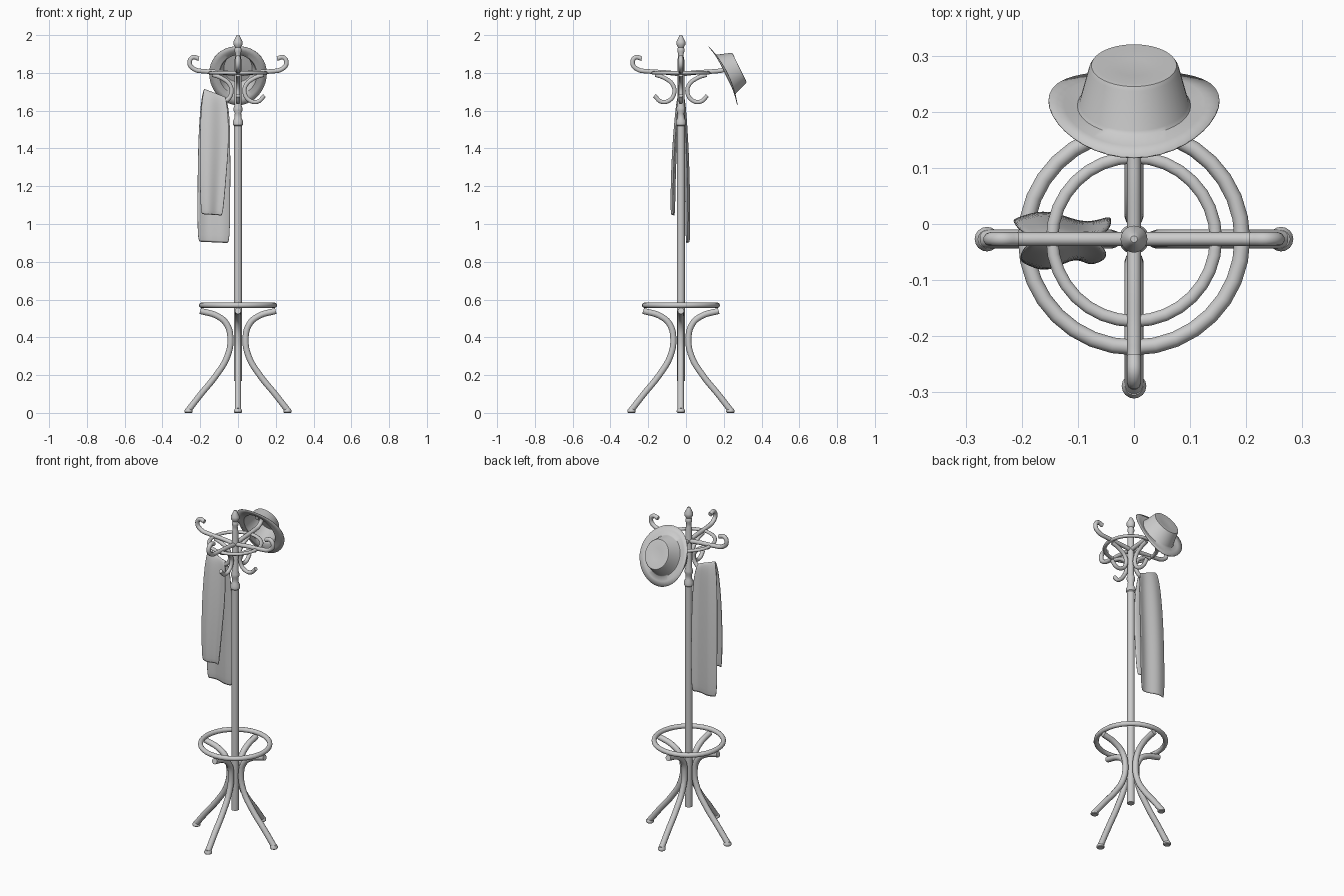
import bpy, bmesh, math
from mathutils import Vector

if "Cube" in bpy.data.objects:
    bpy.data.objects.remove(bpy.data.objects["Cube"])

CY = -0.027  # stand axis in y


def finish(name, bm, angle=40):
    bmesh.ops.recalc_face_normals(bm, faces=bm.faces)
    me = bpy.data.meshes.new(name)
    bm.to_mesh(me)
    bm.free()
    ob = bpy.data.objects.new(name, me)
    bpy.context.collection.objects.link(ob)
    smooth(ob, angle)
    return ob


def smooth(ob, angle=40):
    bpy.ops.object.select_all(action='DESELECT')
    ob.select_set(True)
    bpy.context.view_layer.objects.active = ob
    bpy.ops.object.shade_smooth_by_angle(angle=math.radians(angle))


def grid_faces(bm, rows, closed):
    for a, b in zip(rows, rows[1:]):
        n = len(a)
        for i in range(n if closed else n - 1):
            j = (i + 1) % n
            bm.faces.new((a[i], a[j], b[j], b[i]))


def lathe(name, profile, cx=0.0, cy=CY, n=20):
    bm = bmesh.new()
    rows = [[bm.verts.new((cx + r * math.cos(2 * math.pi * i / n),
                           cy + r * math.sin(2 * math.pi * i / n), z))
             for i in range(n)] for r, z in profile]
    grid_faces(bm, rows, True)
    bm.faces.new(rows[0])
    bm.faces.new(rows[-1])
    return finish(name, bm)


def rod(name, path, radius, ang):
    # bent rod: (r, z) path swept in a vertical plane through the axis
    cu = bpy.data.curves.new(name, 'CURVE')
    cu.dimensions = '3D'
    cu.bevel_depth = radius
    cu.bevel_resolution = 3
    cu.use_fill_caps = True
    cu.resolution_u = 6
    sp = cu.splines.new('BEZIER')
    sp.bezier_points.add(len(path) - 1)
    for p, (r, z) in zip(sp.bezier_points, path):
        p.co = (r * math.cos(ang), CY + r * math.sin(ang), z)
        p.handle_left_type = p.handle_right_type = 'AUTO'
    ob = bpy.data.objects.new(name, cu)
    bpy.context.collection.objects.link(ob)
    bpy.ops.object.select_all(action='DESELECT')
    ob.select_set(True)
    bpy.context.view_layer.objects.active = ob
    bpy.ops.object.convert(target='MESH')
    smooth(bpy.context.object, 50)


def ring(name, R, rw, rh, z):
    # bent ring with an oval section
    bm = bmesh.new()
    n, m = 32, 12
    rows = []
    for k in range(m + 1):
        t = 2 * math.pi * k / m
        r, h = R + rw * math.cos(t), z + rh * math.sin(t)
        rows.append(rows[0] if k == m else
                    [bm.verts.new((r * math.cos(2 * math.pi * i / n),
                                   CY + r * math.sin(2 * math.pi * i / n), h))
                     for i in range(n)])
    grid_faces(bm, rows, True)
    finish(name, bm, 50)


# Turned pole with collars and finial
lathe("pole", [(0.021, 0.17), (0.021, 1.52), (0.026, 1.525), (0.027, 1.545),
               (0.019, 1.56), (0.017, 1.585), (0.023, 1.60), (0.023, 1.615),
               (0.018, 1.63), (0.018, 1.87), (0.015, 1.885), (0.014, 1.90),
               (0.019, 1.915), (0.019, 1.925), (0.015, 1.935), (0.024, 1.95),
               (0.024, 1.965), (0.013, 1.987), (0.009, 1.997), (0.006, 2.0)])

# Rings
ring("umbrella_ring", 0.193, 0.014, 0.014, 0.57)
ring("hook_ring", 0.146, 0.011, 0.009, 1.80)

# Four repeats of leg, foot, upper hook and lower hook
leg = [(0.262, 0.015), (0.20, 0.095), (0.115, 0.20), (0.058, 0.295), (0.04, 0.39),
       (0.06, 0.47), (0.11, 0.513), (0.20, 0.54)]
upper = [(0.015, 1.795), (0.09, 1.803), (0.17, 1.808), (0.232, 1.82),
         (0.256, 1.85), (0.24, 1.882), (0.207, 1.875)]
lower = [(0.135, 1.79), (0.085, 1.772), (0.042, 1.735), (0.036, 1.69),
         (0.065, 1.652), (0.105, 1.648), (0.14, 1.68)]
for i, side in enumerate(("right", "back", "left", "front")):
    a = i * math.pi / 2
    rod(side + "_leg", leg, 0.017, a)
    rod(side + "_upper_hook", upper, 0.0125, a)
    rod(side + "_lower_hook", lower, 0.0115, a)
    lathe(side + "_foot", [(0.018, 0), (0.022, 0.004), (0.022, 0.013), (0.016, 0.022)],
          0.262 * math.cos(a), CY + 0.262 * math.sin(a), 16)

# Hat: open oval shell, tilted on the back hook; rows are (half x, half length, height)
origin = Vector((0, 0.209, 1.792))
down = Vector((0, 0.4425, -0.897))
out = Vector((0, 0.897, 0.4425))
bm = bmesh.new()
rows = []
n = 40
for ax, bl, h, curl in [(0.152, 0.174, 0.0, 0.014), (0.125, 0.144, 0.0, 0.007),
                        (0.101, 0.118, 0.002, 0.0), (0.097, 0.113, 0.008, 0.0),
                        (0.080, 0.090, 0.075, 0.0), (0.076, 0.085, 0.082, 0.0),
                        (0.068, 0.076, 0.083, 0.0), (0.03, 0.035, 0.078, 0.0)]:
    row = []
    for i in range(n):
        t = 2 * math.pi * i / n
        p = origin + Vector((ax * math.cos(t), 0, 0)) + down * (bl * math.sin(t))
        row.append(bm.verts.new(p + out * (h + curl * math.cos(2 * t))))
    rows.append(row)
grid_faces(bm, rows, True)
bm.faces.new(rows[-1])
hat = finish("hat", bm)
mod = hat.modifiers.new("thickness", 'SOLIDIFY')
mod.thickness = 0.003

# Scarf folded over the left lower hook; stations are (y, z, left x, right x, fold)
stations = [(-0.070, 1.04, -0.197, -0.080, 1.0), (-0.068, 1.25, -0.203, -0.062, 1.0),
            (-0.058, 1.45, -0.203, -0.046, 0.9), (-0.045, 1.61, -0.196, -0.052, 0.7),
            (-0.037, 1.675, -0.185, -0.062, 0.4), (-0.027, 1.698, -0.178, -0.068, 0.2),
            (-0.017, 1.675, -0.188, -0.060, 0.4), (-0.010, 1.61, -0.200, -0.045, 0.7),
            (0.000, 1.45, -0.211, -0.040, 0.9), (0.009, 1.20, -0.215, -0.040, 1.0),
            (0.010, 0.89, -0.216, -0.042, 1.0)]
bm = bmesh.new()
rows = []
for k, (y, z, xl, xr, f) in enumerate(stations):
    side = -1 if k < 5 else 1
    row = []
    for i in range(11):
        u = i / 10
        bulge = side * f * 0.009 * math.sin(u * 7.0 - 0.6)
        tilt = (0.5 - u) * (0.05 * (1 - f) + 0.008)
        row.append(bm.verts.new((xl + (xr - xl) * u, y + bulge, z + tilt)))
    rows.append(row)
grid_faces(bm, rows, False)
scarf = finish("scarf", bm, 60)
mod = scarf.modifiers.new("thickness", 'SOLIDIFY')
mod.thickness = 0.009
mod.offset = 0
mod = scarf.modifiers.new("soft", 'SUBSURF')
mod.levels = mod.render_levels = 2
